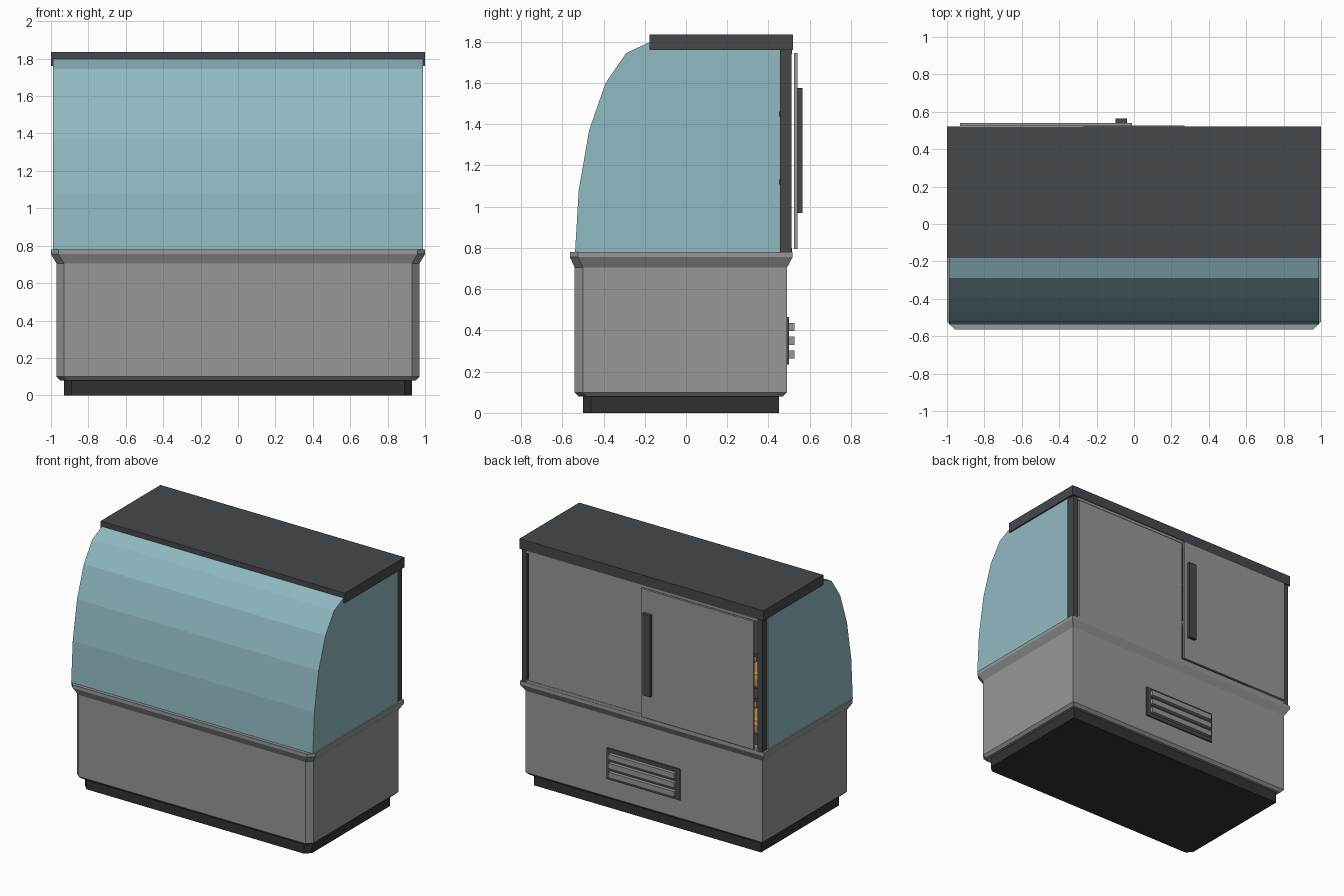
import bpy, bmesh
from mathutils import Vector

if "Cube" in bpy.data.objects:
    bpy.data.objects.remove(bpy.data.objects["Cube"])


def material(name, rgb):
    m = bpy.data.materials.new(name)
    m.diffuse_color = (*rgb, 1)
    m.use_nodes = True
    m.node_tree.nodes["Principled BSDF"].inputs["Base Color"].default_value = m.diffuse_color
    return m


STEEL = material("steel", (0.30, 0.31, 0.32))
DARK = material("dark_trim", (0.06, 0.066, 0.072))
BLACK = material("plinth_black", (0.03, 0.032, 0.032))
GLASS = material("tinted_glass", (0.28, 0.49, 0.54))
BREAD = material("bread_crust", (0.55, 0.27, 0.09))


def finish(name, bm, mat):
    bmesh.ops.recalc_face_normals(bm, faces=bm.faces)
    me = bpy.data.meshes.new(name)
    bm.to_mesh(me)
    bm.free()
    me.materials.append(mat)
    ob = bpy.data.objects.new(name, me)
    bpy.context.collection.objects.link(ob)
    return ob


def box(name, lo, hi, mat):
    bm = bmesh.new()
    bmesh.ops.create_cube(bm, size=1)
    lo, hi = Vector(lo), Vector(hi)
    for v in bm.verts:
        v.co = (lo + hi) / 2 + v.co * (hi - lo)
    return finish(name, bm, mat)


def stacked_body(name, levels, mat, c=0.04):
    """Loft of rectangles (half width, front, back, z) with cut front corners."""
    bm = bmesh.new()
    rings = []
    for w, f, b, z in levels:
        pts = [(-w, b), (-w, f + c), (-w + c, f), (w - c, f), (w, f + c), (w, b)]
        rings.append([bm.verts.new((x, y, z)) for x, y in pts])
    for r, s in zip(rings, rings[1:]):
        for i in range(6):
            j = (i + 1) % 6
            bm.faces.new((r[i], r[j], s[j], s[i]))
    bm.faces.new(rings[0])
    bm.faces.new(rings[-1])
    return finish(name, bm, mat)


# Plinth and flared counter body
stacked_body("plinth", [(0.93, -0.50, 0.45, 0), (0.93, -0.50, 0.45, 0.085)], BLACK)
stacked_body("counter_body", [
    (0.95, -0.52, 0.47, 0.08), (0.97, -0.54, 0.49, 0.10), (0.97, -0.54, 0.49, 0.705),
    (1.00, -0.563, 0.517, 0.755), (1.00, -0.563, 0.517, 0.78)], STEEL)

# Curved glass hood: faceted front sheet plus two side panes, open at the back
profile = [(-0.538, 0.78), (-0.52, 1.08), (-0.47, 1.37), (-0.39, 1.60),
           (-0.29, 1.745), (-0.178, 1.797)]
bm = bmesh.new()
sides = []
for x in (-0.99, 0.99):
    sides.append([bm.verts.new((x, y, z)) for y, z in profile])
    back = [bm.verts.new((x, y, z)) for y, z in ((0.453, 1.797), (0.453, 0.78))]
    bm.faces.new(sides[-1] + back)
for i in range(len(profile) - 1):
    bm.faces.new((sides[0][i], sides[0][i + 1], sides[1][i + 1], sides[1][i]))
hood = finish("glass_hood", bm, GLASS)
solid = hood.modifiers.new("thickness", "SOLIDIFY")
solid.thickness = 0.008
solid.offset = -1

# Roof, rear posts and door rails
box("roof", (-1, -0.178, 1.76), (1, 0.52, 1.835), DARK)
for s, side in ((-1, "left"), (1, "right")):
    x0, x1 = sorted((s * 0.945, s * 0.985))
    box(side + "_rear_post", (x0, 0.457, 0.78), (x1, 0.512, 1.76), DARK)
for z, n in ((0.78, "lower"), (1.74, "upper")):
    box(n + "_door_rail", (-0.945, 0.47, z), (0.945, 0.515, z + 0.02), STEEL)

# Sliding doors and handle
box("inner_door", (-0.01, 0.495, 0.795), (0.93, 0.512, 1.745), STEEL)
box("outer_door", (-0.93, 0.524, 0.795), (-0.01, 0.540, 1.745), STEEL)
box("door_handle", (-0.10, 0.538, 0.97), (-0.037, 0.564, 1.575), DARK)

# Rear vent with three slats
box("vent_panel", (-0.30, 0.48, 0.235), (0.30, 0.50, 0.465), DARK)
for i in range(3):
    z = 0.283 + i * 0.067
    box(f"vent_slat_{i + 1}", (-0.27, 0.495, z - 0.02), (0.27, 0.526, z + 0.02), STEEL)

# Interior shelves with rows of bread
box("display_deck", (-0.96, -0.48, 0.775), (0.96, 0.45, 0.79), DARK)
for n, (front, z) in enumerate(((-0.32, 1.12), (-0.18, 1.45))):
    box(f"shelf_{n + 1}", (-0.975, front, z - 0.012), (0.975, 0.455, z + 0.012), DARK)
for n, z in enumerate((0.79, 1.132)):
    for row, y in enumerate((-0.08, 0.24)):
        for i in range(6):
            x = -0.80 + i * 0.32
            loaf = box(f"loaf_{n}_{row}_{i}", (x - 0.12, y - 0.11, z),
                       (x + 0.12, y + 0.11, z + 0.12), BREAD)
            bev = loaf.modifiers.new("rounding", "BEVEL")
            bev.width = 0.035
            bev.segments = 2
